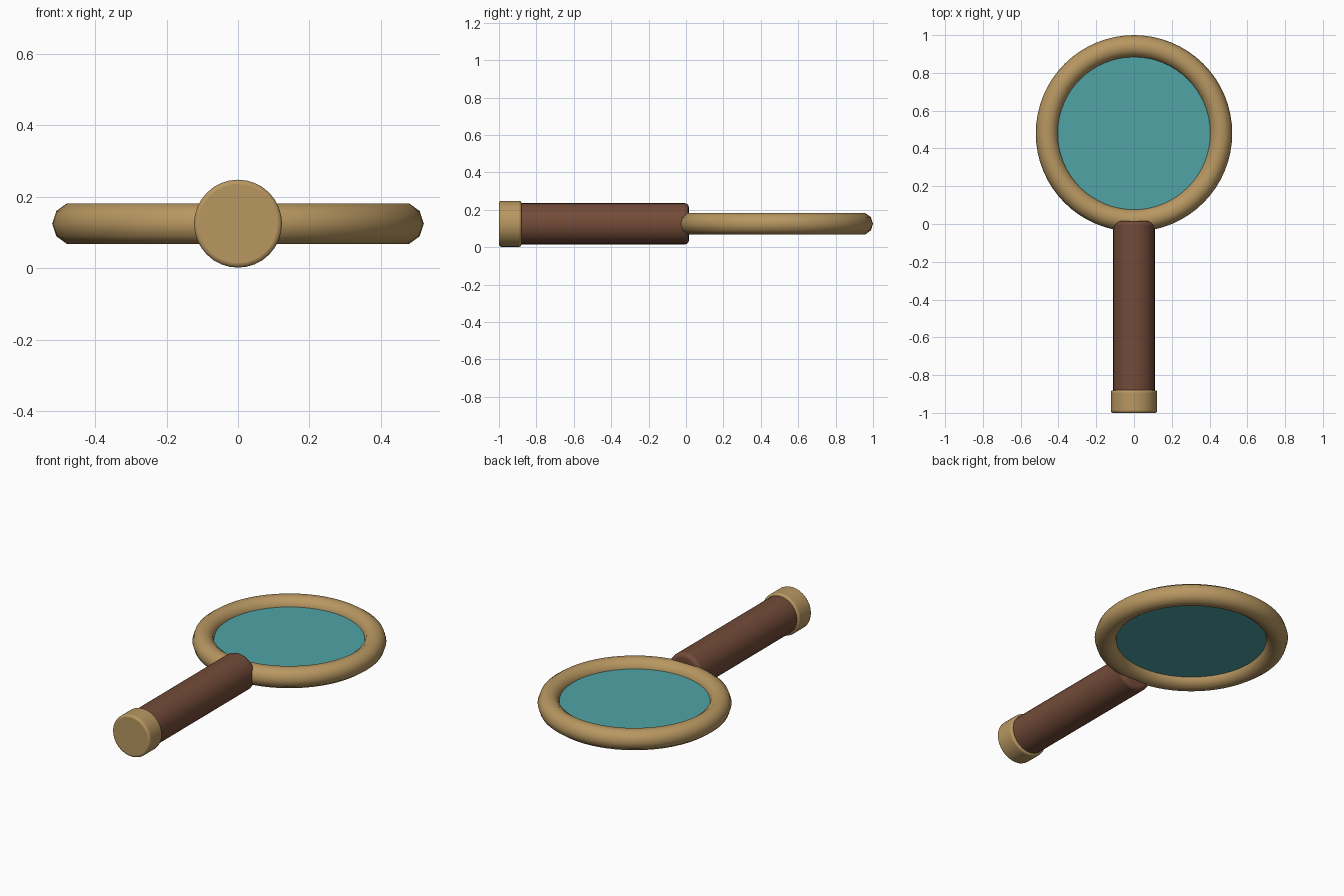
import bpy
import math

if "Cube" in bpy.data.objects:
    bpy.data.objects.remove(bpy.data.objects["Cube"])

ZC = 0.125          # height of the shared centre plane
RING_Y = 0.48       # centre of the lens


def material(name, rgb):
    m = bpy.data.materials.new(name)
    m.diffuse_color = (*rgb, 1)
    m.use_nodes = True
    m.node_tree.nodes["Principled BSDF"].inputs["Base Color"].default_value = m.diffuse_color
    return m


brass = material("brass", (0.48, 0.31, 0.12))
wood = material("wood", (0.17, 0.07, 0.04))
glass = material("glass", (0.08, 0.37, 0.38))


def finish(name, mat, angle=40):
    ob = bpy.context.object
    ob.name = name
    ob.data.materials.append(mat)
    bpy.ops.object.transform_apply(location=False, rotation=True, scale=True)
    bpy.ops.object.shade_smooth_by_angle(angle=math.radians(angle))
    return ob


def rod(name, radius, y0, y1, bevel, mat):
    # cylinder along y with softened end edges
    bpy.ops.mesh.primitive_cylinder_add(
        vertices=32, radius=radius, depth=y1 - y0,
        location=(0, (y0 + y1) / 2, ZC), rotation=(math.pi / 2, 0, 0))
    ob = finish(name, mat)
    mod = ob.modifiers.new("soft_edges", "BEVEL")
    mod.width = bevel
    mod.segments = 3
    mod.limit_method = 'ANGLE'
    mod.angle_limit = math.radians(50)


# Rim around the lens
bpy.ops.mesh.primitive_torus_add(
    major_radius=0.46, minor_radius=0.06, major_segments=64,
    minor_segments=10, location=(0, RING_Y, ZC))
finish("lens_rim", brass, 60)

# Thin lens disc
bpy.ops.mesh.primitive_cylinder_add(
    vertices=64, radius=0.405, depth=0.024, location=(0, RING_Y, ZC))
finish("lens", glass)

# Handle and its end cap
rod("handle", 0.11, -0.90, 0.015, 0.02, wood)
rod("handle_cap", 0.123, -1.0, -0.88, 0.012, brass)
